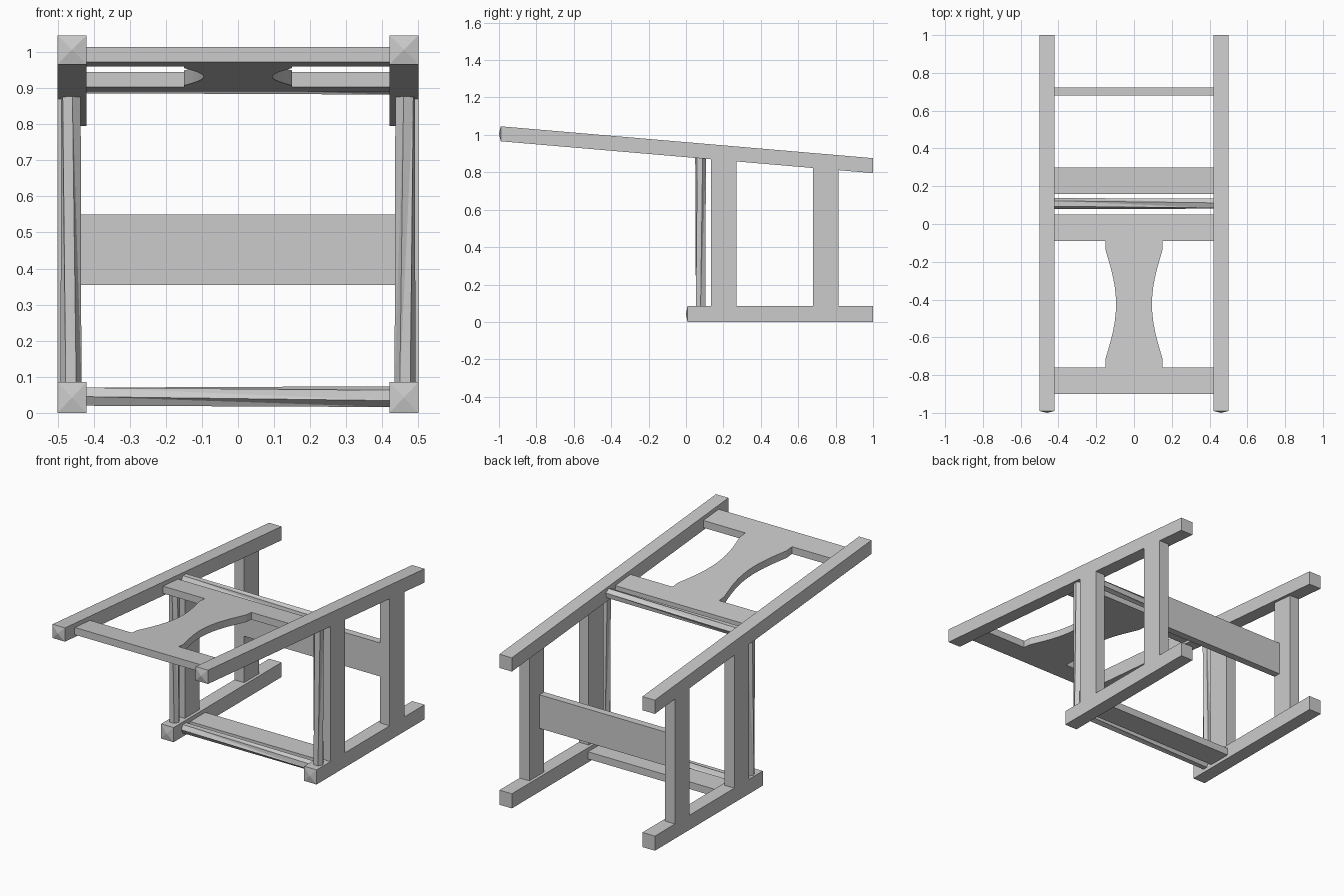
import bpy, bmesh, math
from mathutils import Vector

if "Cube" in bpy.data.objects:
    bpy.data.objects.remove(bpy.data.objects["Cube"])

SLOPE = 0.0855


def back_z(y):
    """Centre height of the sloping back posts at y."""
    return 0.921 - SLOPE * y


def make(name, bm, mirror=False):
    bmesh.ops.recalc_face_normals(bm, faces=bm.faces)
    me = bpy.data.meshes.new(name)
    bm.to_mesh(me)
    bm.free()
    ob = bpy.data.objects.new(name, me)
    bpy.context.collection.objects.link(ob)
    if mirror:
        ob.modifiers.new("mirror", 'MIRROR').use_mirror_merge = False
    return ob


def prism(name, pts, offset, mirror=False):
    """Extrude a closed 3D outline along offset."""
    bm = bmesh.new()
    face = bm.faces.new([bm.verts.new(p) for p in pts])
    res = bmesh.ops.extrude_face_region(bm, geom=[face], use_keep_orig=True)
    verts = [g for g in res["geom"] if isinstance(g, bmesh.types.BMVert)]
    bmesh.ops.translate(bm, verts=verts, vec=offset)
    return make(name, bm, mirror)


def post(name, y0, y1, zc, half, cap):
    """Square post along y with a shallow pyramid on its front end."""
    bm = bmesh.new()
    rings = []
    for y in (y0 + cap, y1):
        z = zc(y)
        rings.append([bm.verts.new((x, y, z + dz)) for x, dz in
                      ((0.42, -half), (0.50, -half), (0.50, half), (0.42, half))])
    tip = bm.verts.new((0.46, y0, zc(y0)))
    a, b = rings
    for i in range(4):
        j = (i + 1) % 4
        bm.faces.new((a[i], a[j], b[j], b[i]))
        bm.faces.new((a[j], a[i], tip))
    bm.faces.new(b)
    make(name, bm, True)


def rod(name, p, q, r=0.029, sides=6, twist=22, mirror=False):
    """Thin faceted rod with slightly twisted facets."""
    bm = bmesh.new()
    p, q = Vector(p), Vector(q)
    rot = (q - p).to_track_quat('Z', 'Y')
    rings = []
    for c, t in ((p, 0), (q, math.radians(twist))):
        ang = [t + math.tau * i / sides for i in range(sides)]
        rings.append([bm.verts.new(c + rot @ Vector((r * math.cos(a), r * math.sin(a), 0)))
                      for a in ang])
    a, b = rings
    for i in range(sides):
        j = (i + 1) % sides
        bm.faces.new((a[i], a[j], b[j]))
        bm.faces.new((a[i], b[j], b[i]))
    bm.faces.new(a)
    bm.faces.new(b)
    make(name, bm, mirror)


# long back posts and short front legs
post("back_post", -1.0, 1.0, back_z, 0.040, 0.010)
post("front_leg", 0.0, 1.0, lambda y: 0.0425, 0.0425, 0.008)

# side rails joining legs to back posts, flush with the outside
for name, y0, y1 in (("side_seat_rail", 0.135, 0.27), ("side_stretcher", 0.68, 0.815)):
    prism(name, [(0.437, y0, 0.085), (0.437, y1, 0.085),
                 (0.437, y1, back_z(y1) - 0.04), (0.437, y0, back_z(y0) - 0.04)],
          (0.063, 0, 0), True)

# wide cross stretcher between the side stretchers
prism("cross_stretcher", [(-0.438, 0.68, 0.355), (0.438, 0.68, 0.355),
                          (0.438, 0.68, 0.55), (-0.438, 0.68, 0.55)], (0, 0.042, 0))

# front seat rail between the legs
prism("front_seat_rail", [(-0.42, 0.16, 0.02), (0.42, 0.16, 0.02),
                          (0.42, 0.30, 0.02), (-0.42, 0.30, 0.02)], (0, 0, 0.042))

# backrest: two slats and a waisted splat in one board
right = [(0.42, -0.90), (0.42, -0.76), (0.15, -0.76), (0.15, -0.71)]
for i in range(1, 12):
    t = i / 12
    right.append((0.15 - 0.055 * math.sin(math.pi * t), -0.71 + 0.57 * t))
right += [(0.15, -0.14), (0.15, -0.09), (0.42, -0.09), (0.42, 0.05)]
outline = right + [(-x, y) for x, y in reversed(right)]
prism("backrest", [(x, y, back_z(y) - 0.026) for x, y in outline], (0, 0, 0.042))

# rods around the open seat
rod("side_seat_rod", (0.463, 0.078, 0.08), (0.463, 0.078, 0.88), mirror=True)
rod("front_seat_rod", (-0.422, 0.108, 0.045), (0.422, 0.108, 0.045))
rod("back_seat_rod", (-0.422, 0.108, 0.911), (0.422, 0.108, 0.911))
